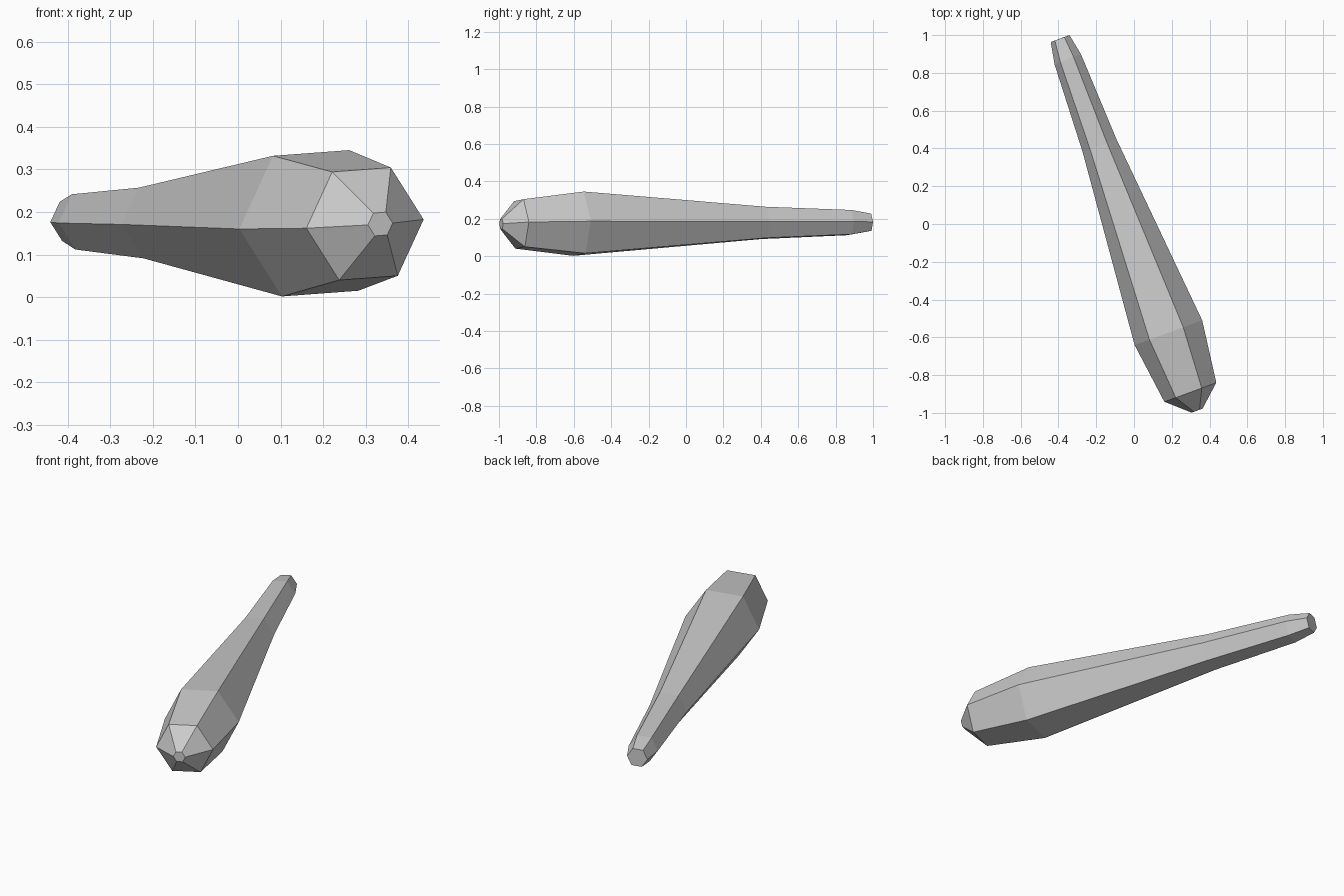
import bpy, bmesh, math
from mathutils import Vector

cube = bpy.data.objects.get("Cube")
if cube:
    bpy.data.objects.remove(cube, do_unlink=True)

SIDES = 6
ROLL = math.radians(4)
TIP = Vector((0.334, -0.988, 0.172))
TAIL = Vector((-0.391, 0.982, 0.18))

# Profile along the club: (distance from the blunt tip, radius)
PROFILE = [(0, 0.031), (0.104, 0.147), (0.44, 0.191),
           (1.495, 0.096), (1.983, 0.075), (2.099, 0.053)]

# Frame around the tilted axis
axis = (TAIL - TIP).normalized()
side = axis.cross(Vector((0, 0, 1))).normalized()
up = side.cross(axis)


def ring(bm, distance, radius):
    centre = TIP + axis * distance
    angles = [ROLL + math.tau * i / SIDES for i in range(SIDES)]
    return [bm.verts.new(centre + radius * (side * math.cos(a) + up * math.sin(a)))
            for a in angles]


# Faceted body: bridged rings with a flat cap at each end
bm = bmesh.new()
rings = [ring(bm, d, r) for d, r in PROFILE]
for a, b in zip(rings, rings[1:]):
    for i in range(SIDES):
        j = (i + 1) % SIDES
        bm.faces.new((a[i], a[j], b[j], b[i]))
bm.faces.new(rings[0])
bm.faces.new(rings[-1])
bmesh.ops.recalc_face_normals(bm, faces=bm.faces)
mesh = bpy.data.meshes.new("club_body")
bm.to_mesh(mesh)
bm.free()

# Plain grey material
grey = bpy.data.materials.new("light_grey")
grey.use_nodes = True
colour = (0.6, 0.6, 0.6, 1)
grey.diffuse_color = colour
grey.node_tree.nodes["Principled BSDF"].inputs["Base Color"].default_value = colour
mesh.materials.append(grey)

club = bpy.data.objects.new("club_body", mesh)
bpy.context.collection.objects.link(club)
